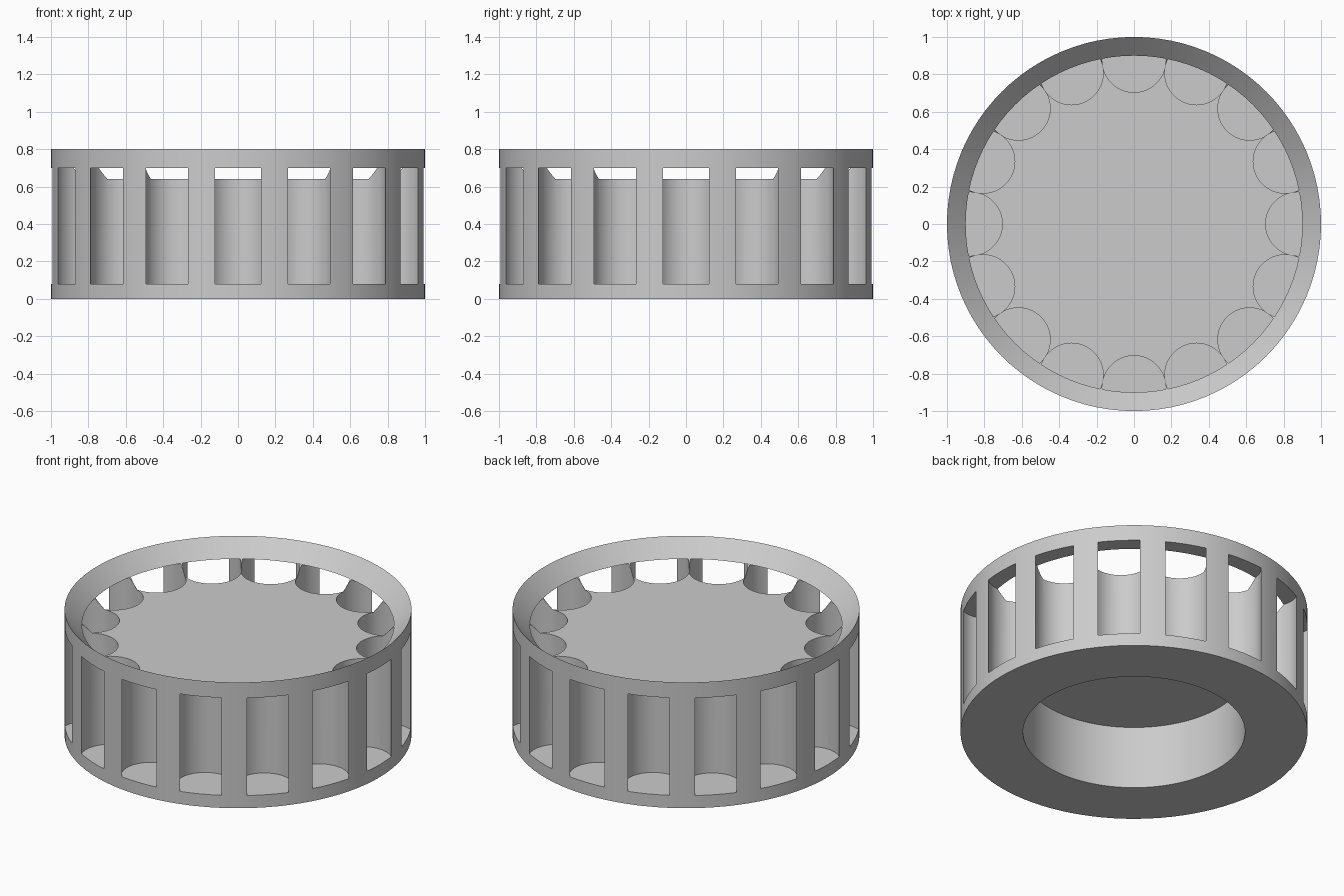
import bpy
import bmesh
import math
from mathutils import Matrix

if "Cube" in bpy.data.objects:
    bpy.data.objects.remove(bpy.data.objects["Cube"], do_unlink=True)

POCKETS = 16
POCKET_RADIUS = 0.17
POCKET_ORBIT = 0.874
FLOOR_Z, LINTEL_Z = 0.08, 0.70


def make_object(name, bm):
    bmesh.ops.recalc_face_normals(bm, faces=bm.faces)
    mesh = bpy.data.meshes.new(name)
    bm.to_mesh(mesh)
    bm.free()
    obj = bpy.data.objects.new(name, mesh)
    bpy.context.collection.objects.link(obj)
    return obj


def lathe(name, profile, steps):
    """Turn an (r, z) profile around the z axis into a closed solid."""
    bm = bmesh.new()
    verts = [bm.verts.new((r, 0, z)) for r, z in profile]
    edges = [bm.edges.new(pair) for pair in zip(verts, verts[1:])]
    bmesh.ops.spin(bm, geom=verts + edges, cent=(0, 0, 0), axis=(0, 0, 1),
                   angle=math.tau, steps=steps, use_merge=False)
    bmesh.ops.remove_doubles(bm, verts=bm.verts, dist=0.0005)
    bmesh.ops.dissolve_degenerate(bm, edges=bm.edges, dist=0.0001)
    return make_object(name, bm)


# Material
grey = bpy.data.materials.new("light grey")
grey.use_nodes = True
grey.diffuse_color = (0.6, 0.6, 0.6, 1)
grey.node_tree.nodes["Principled BSDF"].inputs["Base Color"].default_value = grey.diffuse_color

# Turned body: underside recess, outer wall, sloped rim and flat top
body = lathe("slotted_ring_body", [
    (0, 0.4), (0.64, 0.4), (0.64, 0), (1, 0), (1, 0.8), (0.84, 0.64), (0, 0.64),
], 96)
body.data.materials.append(grey)

# Ring of cylindrical pockets that break through the outer wall
bm = bmesh.new()
for i in range(POCKETS):
    place = (Matrix.Rotation(math.tau * i / POCKETS, 4, "Z")
             @ Matrix.Translation((POCKET_ORBIT, 0, (FLOOR_Z + LINTEL_Z) / 2)))
    bmesh.ops.create_cone(bm, cap_ends=True, segments=64, radius1=POCKET_RADIUS,
                          radius2=POCKET_RADIUS, depth=LINTEL_Z - FLOOR_Z, matrix=place)
cutter = make_object("pocket_cutter", bm)
cutter.data.materials.append(grey)
cutter.hide_render = True

cut = body.modifiers.new("pockets", "BOOLEAN")
cut.operation = "DIFFERENCE"
cut.solver = "EXACT"
cut.object = cutter

# Apply the cut, then smooth the curved walls and keep the rims crisp
bpy.ops.object.select_all(action="DESELECT")
bpy.context.view_layer.objects.active = body
body.select_set(True)
bpy.ops.object.modifier_apply(modifier=cut.name)
bpy.data.objects.remove(cutter, do_unlink=True)
bpy.ops.object.shade_smooth_by_angle(angle=math.radians(30))
